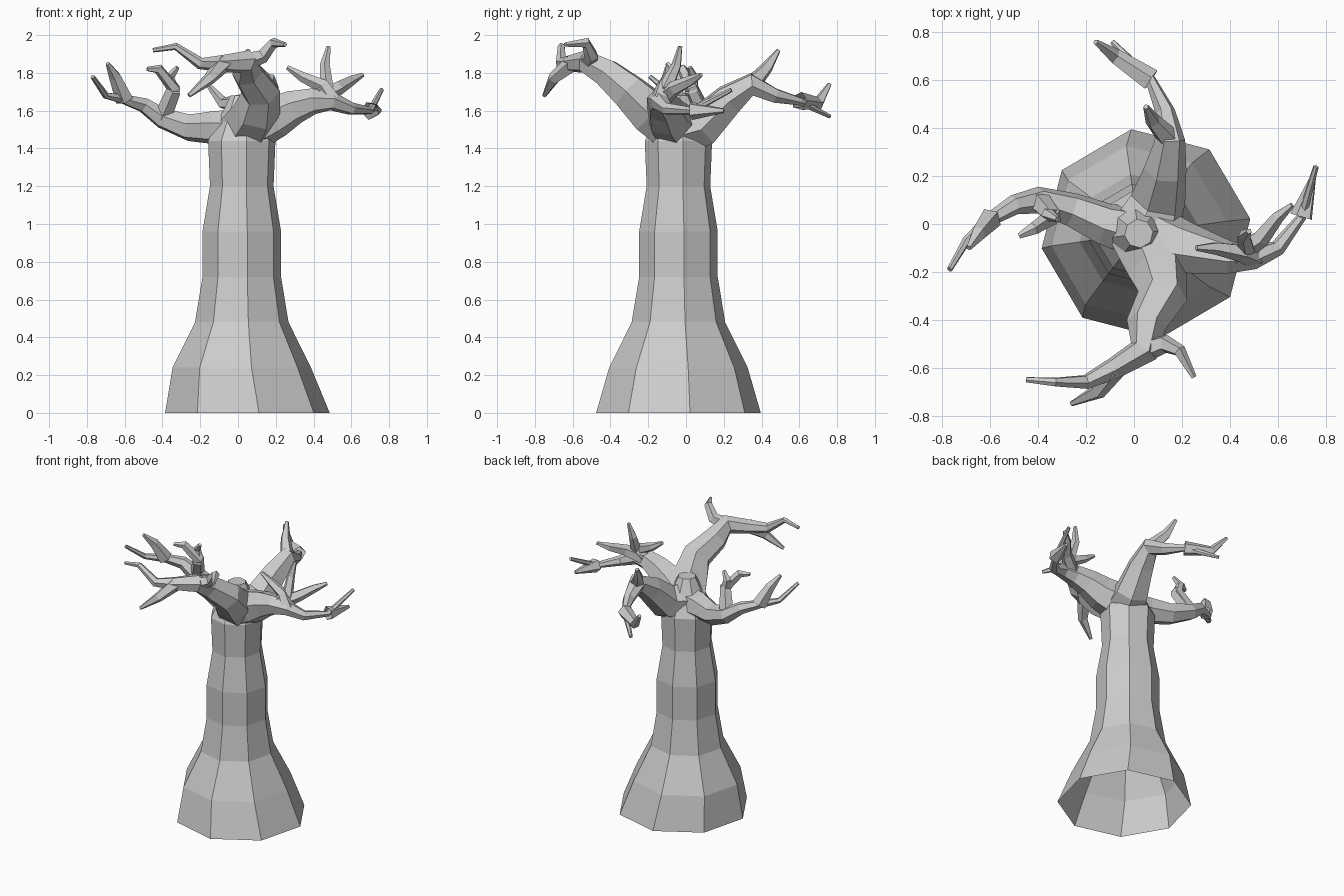
import bpy, bmesh, math
from mathutils import Vector

cube = bpy.data.objects.get("Cube")
if cube:
    bpy.data.objects.remove(cube)

bark = bpy.data.materials.new("grey bark")
bark.use_nodes = True
grey = (0.6, 0.6, 0.6, 1)
bark.diffuse_color = grey
bark.node_tree.nodes["Principled BSDF"].inputs["Base Color"].default_value = grey

crown = Vector((.04, -.04, 1.5))
tip_radius = .012


def circle(center, radius, side, up, sides):
    """Regular polygon of points around a center, spanned by two axes."""
    angles = [math.tau * k / sides for k in range(sides)]
    return [center + radius * (side * math.cos(a) + up * math.sin(a)) for a in angles]


def loft(bm, rings):
    """Join equal-sized rings with flat quads and close the far end."""
    loops = [[bm.verts.new(point) for point in ring] for ring in rings]
    count = len(loops[0])
    for lower, upper in zip(loops, loops[1:]):
        for i in range(count):
            j = (i + 1) % count
            bm.faces.new((lower[i], lower[j], upper[j], upper[i]))
    bm.faces.new(loops[-1])


def finish(name, bm):
    mesh = bpy.data.meshes.new(name)
    bm.to_mesh(mesh)
    bm.free()
    mesh.materials.append(bark)
    obj = bpy.data.objects.new(name, mesh)
    bpy.context.collection.objects.link(obj)


def limb(bm, path, base_radius, power, sides):
    """Tube along a path, thinning from its base to a narrow tip."""
    last = len(path) - 1
    rings = []
    side = previous = None
    for i, center in enumerate(path):
        tangent = (path[min(i + 1, last)] - path[max(i - 1, 0)]).normalized()
        if previous is None:
            side = tangent.orthogonal().normalized()
        else:
            side = previous.rotation_difference(tangent) @ side
        previous = tangent
        radius = tip_radius + (base_radius - tip_radius) * (1 - i / last) ** power
        rings.append(circle(center, radius, side, tangent.cross(side), sides))
    loft(bm, rings)


def branch(name, base_radius, points, twigs):
    """Main limb from the crown; each twig starts at a numbered joint of it."""
    bm = bmesh.new()
    main = [crown] + [Vector(p) for p in points]
    limb(bm, main, base_radius, power=1.4, sides=6)
    for joint, twig_points in twigs:
        twig = [main[joint]] + [Vector(p) for p in twig_points]
        limb(bm, twig, base_radius=.05, power=.8, sides=5)
    finish(name, bm)


# Trunk: eight-sided, flared, open underneath, rings at even heights
trunk_radii = [.44, .37, .25, .21, .21, .17, .18, .06]
turn = math.radians(8)
east = Vector((math.cos(turn), math.sin(turn), 0))
north = Vector((-math.sin(turn), math.cos(turn), 0))
bm = bmesh.new()
trunk_rings = []
for level, radius in enumerate(trunk_radii):
    lean = .05 if level == 0 else .02
    center = Vector((lean, -.04, level * .24))
    trunk_rings.append(circle(center, radius, east, north, sides=8))
loft(bm, trunk_rings)
finish("trunk", bm)

# Front branch, forking to both sides
branch("front_branch", .15,
       [(.1, -.2, 1.6), (.12, -.3, 1.7), (.05, -.42, 1.8), (.04, -.53, 1.86),
        (-.08, -.6, 1.85), (-.2, -.66, 1.85), (-.33, -.66, 1.94), (-.45, -.65, 1.92)],
       [(4, [(.13, -.5, 1.89), (.19, -.53, 1.96), (.25, -.64, 1.95)]),
        (5, [(-.15, -.7, 1.77), (-.26, -.75, 1.68)])])

# Left branch, with a cluster of upright twigs
branch("left_branch", .14,
       [(.2, -.1, 1.57), (.3, -.12, 1.62), (.4, -.14, 1.65), (.5, -.14, 1.65),
        (.6, -.1, 1.61), (.7, .03, 1.6), (.76, .24, 1.71)],
       [(3, [(.47, -.1, 1.73), (.46, -.05, 1.84), (.48, -.03, 1.94)]),
        (4, [(.45, -.12, 1.73), (.34, -.1, 1.78), (.26, -.1, 1.83)]),
        (3, [(.53, -.06, 1.72), (.6, .03, 1.76), (.66, .08, 1.79)]),
        (6, [(.75, .2, 1.6)])])

# Back branch, with a raised twig and a split tip
branch("back_branch", .15,
       [(.1, .1, 1.53), (.13, .23, 1.66), (.15, .35, 1.74),
        (.13, .47, 1.68), (.07, .6, 1.65), (-.09, .76, 1.57)],
       [(3, [(.08, .43, 1.83), (.05, .49, 1.92)]),
        (5, [(-.08, .7, 1.64), (-.16, .76, 1.74)])])

# Right branch, with an upright fork
branch("right_branch", .11,
       [(-.12, 0, 1.51), (-.26, .06, 1.51), (-.4, .1, 1.56), (-.5, .08, 1.63),
        (-.6, .02, 1.66), (-.7, -.07, 1.68), (-.77, -.19, 1.78)],
       [(5, [(-.65, -.04, 1.78), (-.69, -.1, 1.85)]),
        (3, [(-.34, .03, 1.7), (-.36, .04, 1.78), (-.32, .02, 1.83)]),
        (3, [(-.34, .03, 1.72), (-.42, -.02, 1.82), (-.48, -.05, 1.82)])])
